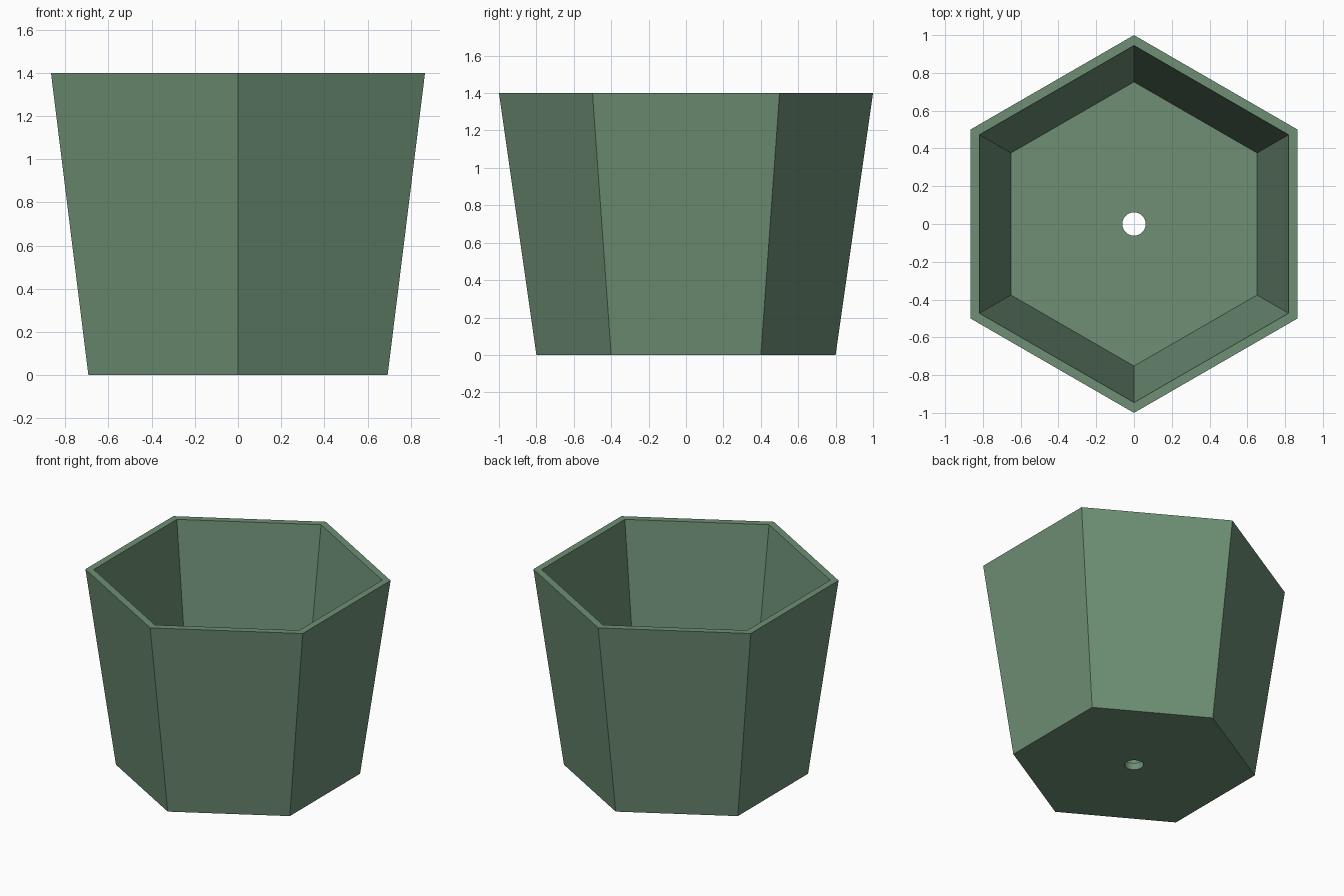
import bpy, bmesh, math

if "Cube" in bpy.data.objects:
    bpy.data.objects.remove(bpy.data.objects["Cube"])

SIDES = 6
HOLE_STEPS = 6                      # hole segments per planter side
HOLE_SIDES = SIDES * HOLE_STEPS

green = bpy.data.materials.new("sage green")
green.diffuse_color = (0.156, 0.275, 0.178, 1)
green.use_nodes = True
green.node_tree.nodes["Principled BSDF"].inputs["Base Color"].default_value = green.diffuse_color

bm = bmesh.new()


def ring(radius, z, n):
    """Ring of vertices with a corner on the +y axis."""
    return [bm.verts.new((radius * math.cos(math.pi / 2 + math.tau * i / n),
                          radius * math.sin(math.pi / 2 + math.tau * i / n), z))
            for i in range(n)]


def bridge(a, b):
    n = len(a)
    for i in range(n):
        j = (i + 1) % n
        bm.faces.new((a[i], a[j], b[j], b[i]))


def plate(outer, hole):
    """Flat floor with a round hole, one sector per side."""
    for i in range(SIDES):
        arc = [hole[(i * HOLE_STEPS + k) % HOLE_SIDES] for k in range(HOLE_STEPS + 1)]
        bm.faces.new([outer[i], outer[(i + 1) % SIDES]] + arc[::-1])


# Tapered wall: outside, rim, inside
outer_base = ring(0.80, 0.0, SIDES)
outer_rim = ring(1.00, 1.4, SIDES)
inner_rim = ring(0.945, 1.4, SIDES)
inner_floor = ring(0.752, 0.05, SIDES)
bridge(outer_base, outer_rim)
bridge(outer_rim, inner_rim)
bridge(inner_rim, inner_floor)

# Floor with drainage hole
hole_top = ring(0.062, 0.05, HOLE_SIDES)
hole_bottom = ring(0.062, 0.0, HOLE_SIDES)
plate(inner_floor, hole_top)
bridge(hole_top, hole_bottom)
plate(outer_base, hole_bottom)

bmesh.ops.recalc_face_normals(bm, faces=bm.faces)
mesh = bpy.data.meshes.new("planter_pot")
bm.to_mesh(mesh)
bm.free()
mesh.materials.append(green)
pot = bpy.data.objects.new("planter_pot", mesh)
bpy.context.collection.objects.link(pot)

# Smooth hole wall, crisp planter edges
bpy.context.view_layer.objects.active = pot
pot.select_set(True)
bpy.ops.object.shade_smooth_by_angle(angle=math.radians(30))
